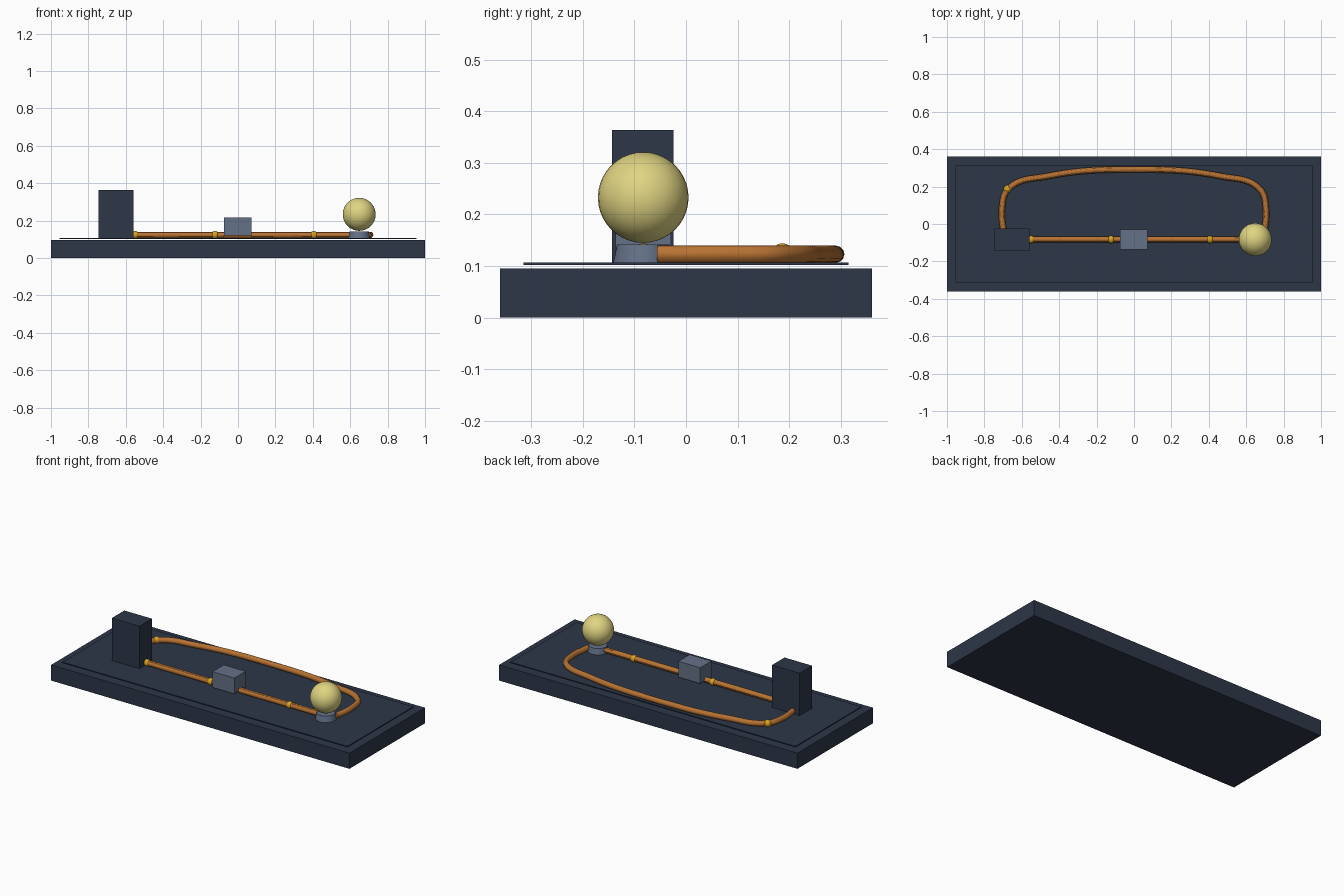
import bpy, bmesh
from mathutils import Vector

if "Cube" in bpy.data.objects:
    bpy.data.objects.remove(bpy.data.objects["Cube"])


def mat(name, rgb):
    lin = [(c / 255 / 12.92) if c < 11 else ((c / 255 + 0.055) / 1.055) ** 2.4 for c in rgb]
    m = bpy.data.materials.new(name)
    m.diffuse_color = (*lin, 1)
    m.use_nodes = True
    m.node_tree.nodes["Principled BSDF"].inputs["Base Color"].default_value = m.diffuse_color
    return m


navy = mat("dark slate", (45, 55, 72))
grey = mat("blue grey", (100, 113, 136))
copper = mat("copper", (184, 115, 51))
gold = mat("gold", (218, 165, 32))
glow = mat("pale yellow", (224, 212, 130))


def finish(name, bm, m, smooth=False):
    me = bpy.data.meshes.new(name)
    bm.to_mesh(me)
    bm.free()
    me.materials.append(m)
    ob = bpy.data.objects.new(name, me)
    bpy.context.collection.objects.link(ob)
    if smooth:
        bpy.context.view_layer.objects.active = ob
        ob.select_set(True)
        bpy.ops.object.shade_smooth_by_angle()
        ob.select_set(False)
    return ob


def box(name, lo, hi, m):
    lo, hi = Vector(lo), Vector(hi)
    bm = bmesh.new()
    bmesh.ops.create_cube(bm, size=1)
    bmesh.ops.scale(bm, vec=hi - lo, verts=bm.verts)
    bmesh.ops.translate(bm, vec=(lo + hi) / 2, verts=bm.verts)
    return finish(name, bm, m)


def ball(name, pos, r, m, u, v):
    bm = bmesh.new()
    bmesh.ops.create_uvsphere(bm, u_segments=u, v_segments=v, radius=r)
    bmesh.ops.translate(bm, vec=pos, verts=bm.verts)
    return finish(name, bm, m, True)


def wire(name, pts, z, r):
    # round wire swept along a smooth path, turned into a mesh
    cu = bpy.data.curves.new(name, 'CURVE')
    cu.dimensions = '3D'
    cu.bevel_depth, cu.bevel_resolution, cu.use_fill_caps = r, 4, True
    cu.resolution_u = 10
    sp = cu.splines.new('BEZIER')
    sp.bezier_points.add(len(pts) - 1)
    for bp, (x, y) in zip(sp.bezier_points, pts):
        bp.co = (x, y, z)
        bp.handle_left_type = bp.handle_right_type = 'AUTO'
    cu.materials.append(copper)
    ob = bpy.data.objects.new(name, cu)
    bpy.context.collection.objects.link(ob)
    bpy.context.view_layer.objects.active = ob
    ob.select_set(True)
    bpy.ops.object.convert(target='MESH')
    bpy.ops.object.shade_smooth_by_angle()
    ob.select_set(False)


Y, Z, R = -0.083, 0.123, 0.0165

# Board and thin raised sheet
box("base_board", (-1, -0.361, 0), (1, 0.361, 0.095), navy)
box("top_sheet", (-0.955, -0.315, 0.102), (0.955, 0.315, 0.107), navy)

# Power block and switch
box("battery", (-0.745, -0.144, 0.105), (-0.56, -0.024, 0.364), navy)
box("switch", (-0.075, -0.137, 0.12), (0.071, -0.029, 0.216), grey)

# Lamp socket and bulb
bm = bmesh.new()
bmesh.ops.create_cone(bm, cap_ends=True, segments=32, radius1=0.059, radius2=0.051, depth=0.036)
bmesh.ops.translate(bm, vec=(0.648, Y, 0.124), verts=bm.verts)
finish("lamp_socket", bm, grey, True)
ball("bulb", (0.648, Y, 0.233), 0.088, glow, 32, 20)

# Wires
wire("wire_left", [(-0.56, Y), (-0.075, Y)], Z, R)
wire("wire_right", [(0.071, Y), (0.60, Y)], Z, R)
half = [(0.695, -0.055), (0.706, 0.08), (0.672, 0.187), (0.46, 0.256)]
loop = half + [(0, 0.291)] + [(-x, y) for x, y in reversed(half)]
wire("return_wire", loop, Z, R)

# Current beads
for i, (x, y) in enumerate([(-0.55, Y), (-0.123, Y), (0.406, Y), (-0.677, 0.187)]):
    ball(f"bead_{i + 1}", (x, y, Z), 0.021, gold, 16, 10)
